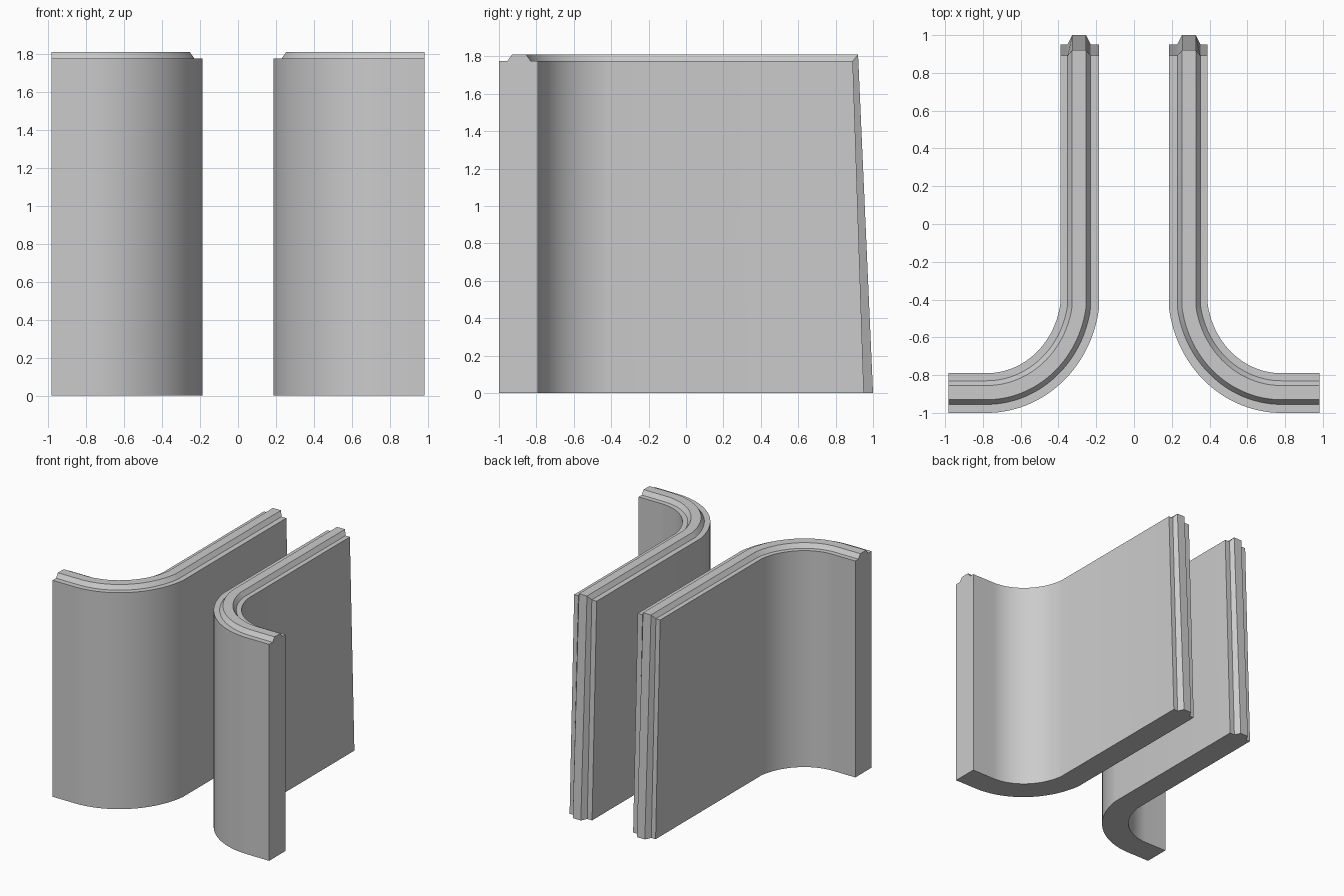
import bpy, bmesh, math

if "Cube" in bpy.data.objects:
    bpy.data.objects.remove(bpy.data.objects["Cube"])

# Cross-section columns: (fraction across the wall, top height)
BODY, RIDGE = 1.775, 1.81
SECTION = [(0, BODY), (0.214, BODY), (0.333, RIDGE),
           (0.69, RIDGE), (0.81, BODY), (1, BODY)]
N = len(SECTION)


def blend(a, b, t):
    return a + (b - a) * t


def path_point(u, angle):
    """Point on the bend; u = 0 is the channel face, u = 1 the far face."""
    a, b = blend(0.60, 0.394, u), blend(0.64, 0.43, u)
    return 0.78 - a * math.cos(angle), -0.36 - b * math.sin(angle)


bm = bmesh.new()
rings = []


def add_ring(low, high):
    rings.append([bm.verts.new(p) for p in low + high[::-1]])


# Front end
low = [(0.983, blend(-1, -0.79, u), 0) for u, h in SECTION]
add_ring(low, [(x, y, h) for (x, y, z), (u, h) in zip(low, SECTION)])

# Bend
STEPS = 28
END = math.radians(8.3)
for i in range(STEPS + 1):
    angle = blend(math.pi / 2, END, i / STEPS)
    pts = [(*path_point(u, angle), h) for u, h in SECTION]
    add_ring([(x, y, 0) for x, y, h in pts], pts)

# Leaning back end with the ridge pushed out as a tongue
low, high = [], []
for u, h in SECTION:
    x = path_point(u, END)[0]
    tip = h == RIDGE
    low.append((x, 1.0 if tip else 0.951, 0))
    high.append((x, 0.92 if tip else 0.892, h))
add_ring(low, high)

# Skin between rings, then cap both ends column by column
for r, s in zip(rings, rings[1:]):
    for j in range(2 * N):
        k = (j + 1) % (2 * N)
        bm.faces.new((r[j], r[k], s[k], s[j]))
for r in (rings[0], rings[-1]):
    for j in range(N - 1):
        bm.faces.new((r[j], r[j + 1], r[2 * N - 2 - j], r[2 * N - 1 - j]))
bmesh.ops.recalc_face_normals(bm, faces=bm.faces)

mesh = bpy.data.meshes.new("curved_walls")
bm.to_mesh(mesh)
bm.free()
walls = bpy.data.objects.new("curved_walls", mesh)
bpy.context.collection.objects.link(walls)
bpy.context.view_layer.objects.active = walls
walls.select_set(True)
bpy.ops.object.shade_smooth_by_angle(angle=math.radians(20))

# Matching wall on the other side
mirror = walls.modifiers.new("mirror", 'MIRROR')
mirror.use_axis = (True, False, False)
